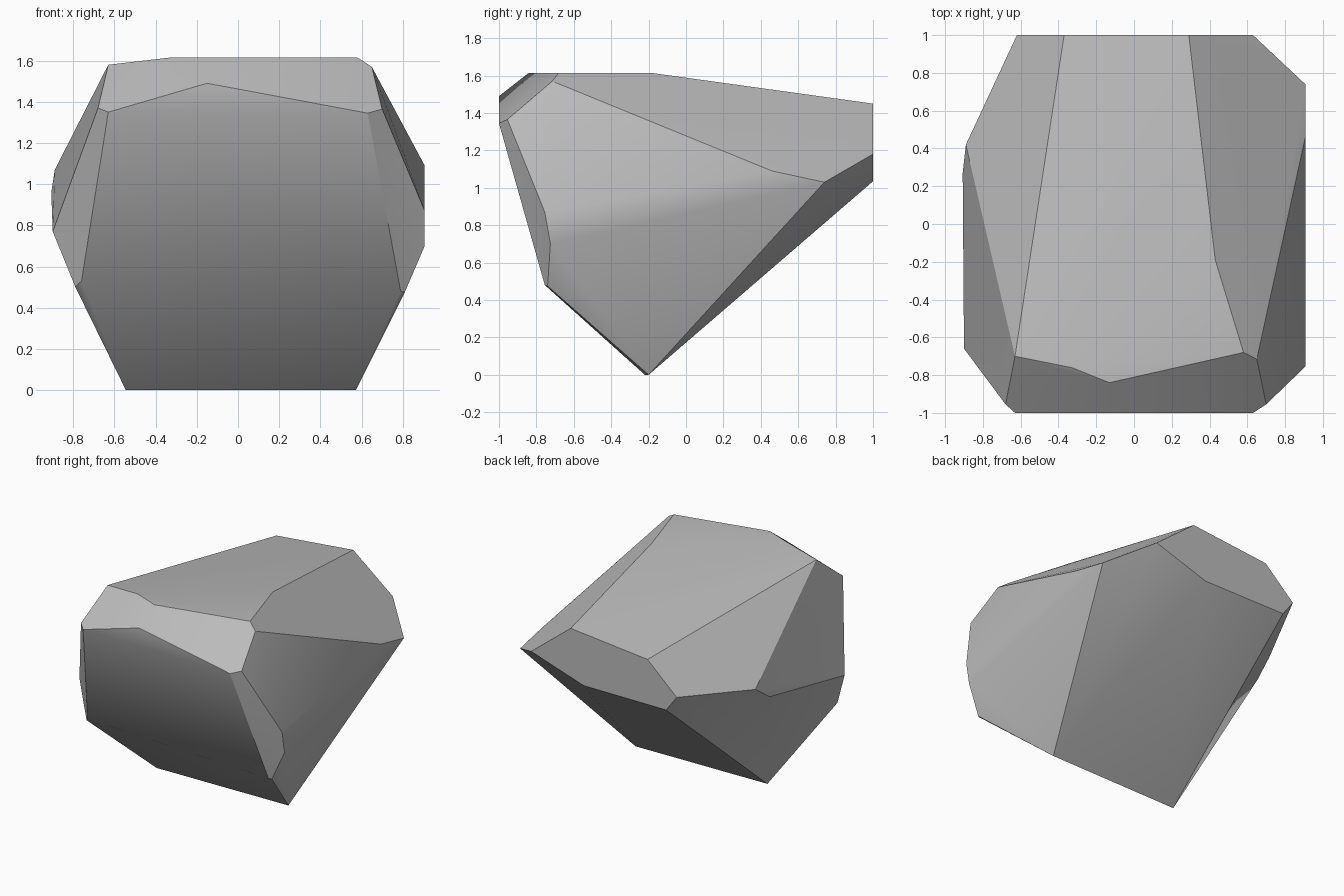
import bpy
import bmesh
import math

cube = bpy.data.objects.get("Cube")
if cube:
    bpy.data.objects.remove(cube, do_unlink=True)


def flat_material(name, colour):
    material = bpy.data.materials.new(name)
    material.use_nodes = True
    material.diffuse_color = colour
    shader = material.node_tree.nodes["Principled BSDF"]
    shader.inputs["Base Color"].default_value = colour
    shader.inputs["Roughness"].default_value = 0.9
    return material


def outline_y(y, corners):
    """Corners of a cleaved face lying square to the y axis."""
    return [(x, y, z) for x, z in corners]


def outline_z(z, corners):
    """Corners of a cleaved face lying level."""
    return [(x, y, z) for x, y in corners]


def outline_x(x, corners):
    """Corners of a cleaved face lying square to the x axis."""
    return [(x, y, z) for y, z in corners]


def chiselled_block(name, points, material):
    """Wrap the corners in a convex skin and merge coplanar triangles."""
    bm = bmesh.new()
    for point in points:
        bm.verts.new(point)
    hull = bmesh.ops.convex_hull(bm, input=bm.verts[:])
    loose = [v for v in bm.verts if not v.link_faces]
    bmesh.ops.delete(bm, geom=loose, context="VERTS")
    bmesh.ops.dissolve_limit(bm, angle_limit=math.radians(3),
                             verts=bm.verts[:], edges=bm.edges[:])
    bmesh.ops.recalc_face_normals(bm, faces=bm.faces[:])
    mesh = bpy.data.meshes.new(name)
    bm.to_mesh(mesh)
    bm.free()
    mesh.materials.append(material)
    block = bpy.data.objects.new(name, mesh)
    bpy.context.collection.objects.link(block)
    bpy.ops.object.select_all(action="DESELECT")
    block.select_set(True)
    bpy.context.view_layer.objects.active = block
    bpy.ops.object.shade_smooth_by_angle(angle=math.radians(30))
    return block


# Flat faces where the stone was cleaved square
front_tip = outline_y(-1, [(-.63, 1.35), (.63, 1.345), (-.15, 1.49)])
back_face = outline_y(1, [(.63, 1.18), (.29, 1.45), (-.37, 1.385),
                          (-.62, 1.157), (-.53, 1.035), (.18, 1.035)])
top_face = outline_z(1.615, [(-.33, -.76), (-.13, -.84),
                             (.58, -.68), (.43, -.19)])
left_face = outline_x(.907, [(.46, 1.09), (.74, 1.03),
                             (-.755, .87), (-.725, .7)])

# Keel ridge the stone stands on
keel = outline_z(0, [(.573, -.2), (-.545, -.22)])

# Corners joining the cleaved faces on each side
left_corners = [(.65, -.715, 1.57), (.7, -.955, 1.365),
                (.81, -.74, .475), (.79, -.755, .48)]
right_corners = [(-.63, -.7, 1.58), (-.68, -.955, 1.37),
                 (-.9, -.66, .77), (-.907, .27, .96),
                 (-.89, .42, 1.07), (-.79, -.73, .5), (-.76, -.76, .53)]

stone_grey = flat_material("stone grey", (0.5, 0.5, 0.5, 1))
chiselled_block("rock", front_tip + back_face + top_face + left_face + keel
                + left_corners + right_corners, stone_grey)
